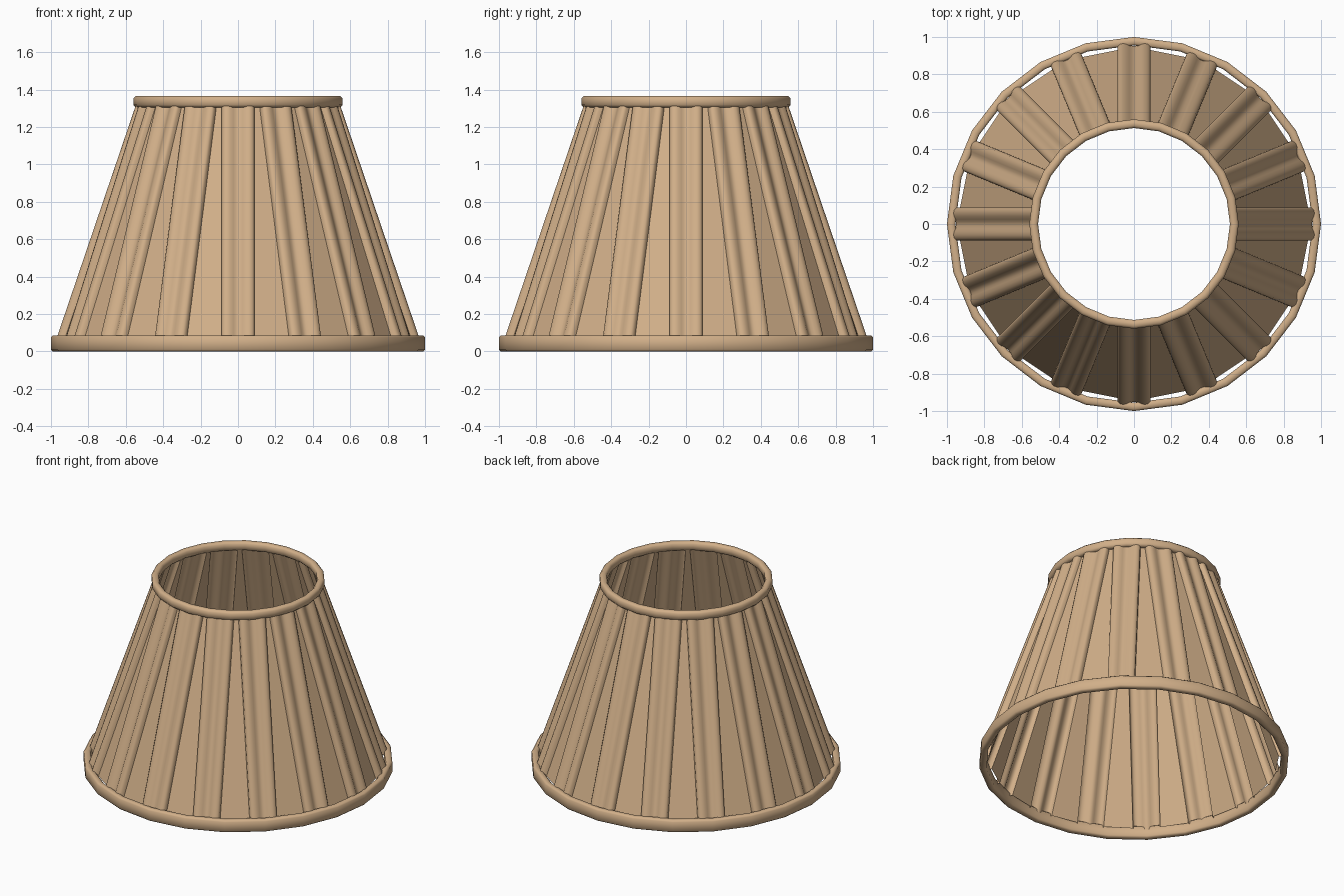
import bpy, bmesh, math
from mathutils import Vector, Matrix

cube = bpy.data.objects.get("Cube")
if cube:
    bpy.data.objects.remove(cube, do_unlink=True)

# Tan fabric
fabric = bpy.data.materials.new("tan_fabric")
fabric.use_nodes = True
colour = (0.64, 0.43, 0.25, 1)
fabric.diffuse_color = colour
fabric.node_tree.nodes["Principled BSDF"].inputs["Base Color"].default_value = colour


def finish(bm, name, angle):
    bmesh.ops.recalc_face_normals(bm, faces=bm.faces)
    mesh = bpy.data.meshes.new(name)
    bm.to_mesh(mesh)
    bm.free()
    obj = bpy.data.objects.new(name, mesh)
    bpy.context.collection.objects.link(obj)
    mesh.materials.append(fabric)
    bpy.ops.object.select_all(action='DESELECT')
    obj.select_set(True)
    bpy.context.view_layer.objects.active = obj
    bpy.ops.object.shade_smooth_by_angle(angle=math.radians(angle))
    return obj


def trim_ring(name, r_in, r_out, z0, z1, bevel, sides=24):
    """Rounded band swept around the vertical axis."""
    b = bevel
    profile = [(r_in, z0 + b), (r_in + b, z0), (r_out - b, z0), (r_out, z0 + b),
               (r_out, z1 - b), (r_out - b, z1), (r_in + b, z1), (r_in, z1 - b)]
    bm = bmesh.new()
    loops = []
    for i in range(sides):
        turn = Matrix.Rotation(math.tau * i / sides, 3, 'Z')
        loops.append([bm.verts.new(turn @ Vector((0, r, z))) for r, z in profile])
    n = len(profile)
    for i in range(sides):
        a, c = loops[i], loops[(i + 1) % sides]
        for j in range(n):
            bm.faces.new((a[j], a[(j + 1) % n], c[(j + 1) % n], c[j]))
    return finish(bm, name, 50)


# Pleated shade: double-ridged pleats of constant width with flat panels between
PLEATS = 16
half = [(0.088, 0), (0.087, 0.6), (0.077, 0.9), (0.06, 1.0),
        (0.042, 0.95), (0.025, 0.7), (0.012, 0.52)]
section = half + [(0, 0.47)] + [(-x, h) for x, h in reversed(half)]


def pleat_loop(bm, radius, height, z):
    loop = []
    for i in range(PLEATS):
        turn = Matrix.Rotation(math.tau * i / PLEATS, 3, 'Z')
        loop += [bm.verts.new(turn @ Vector((x, radius + h * height, z)))
                 for x, h in section]
    return loop


bm = bmesh.new()
low = pleat_loop(bm, 0.93, 0.045, 0.055)
high = pleat_loop(bm, 0.505, 0.035, 1.335)
for i in range(len(low)):
    k = (i + 1) % len(low)
    bm.faces.new((low[i], low[k], high[k], high[i]))
finish(bm, "pleated_shade", 40)

# Trim bands
trim_ring("bottom_trim", 0.955, 1.0, 0.0, 0.085, 0.01)
trim_ring("top_trim", 0.513, 0.56, 1.305, 1.365, 0.012)
